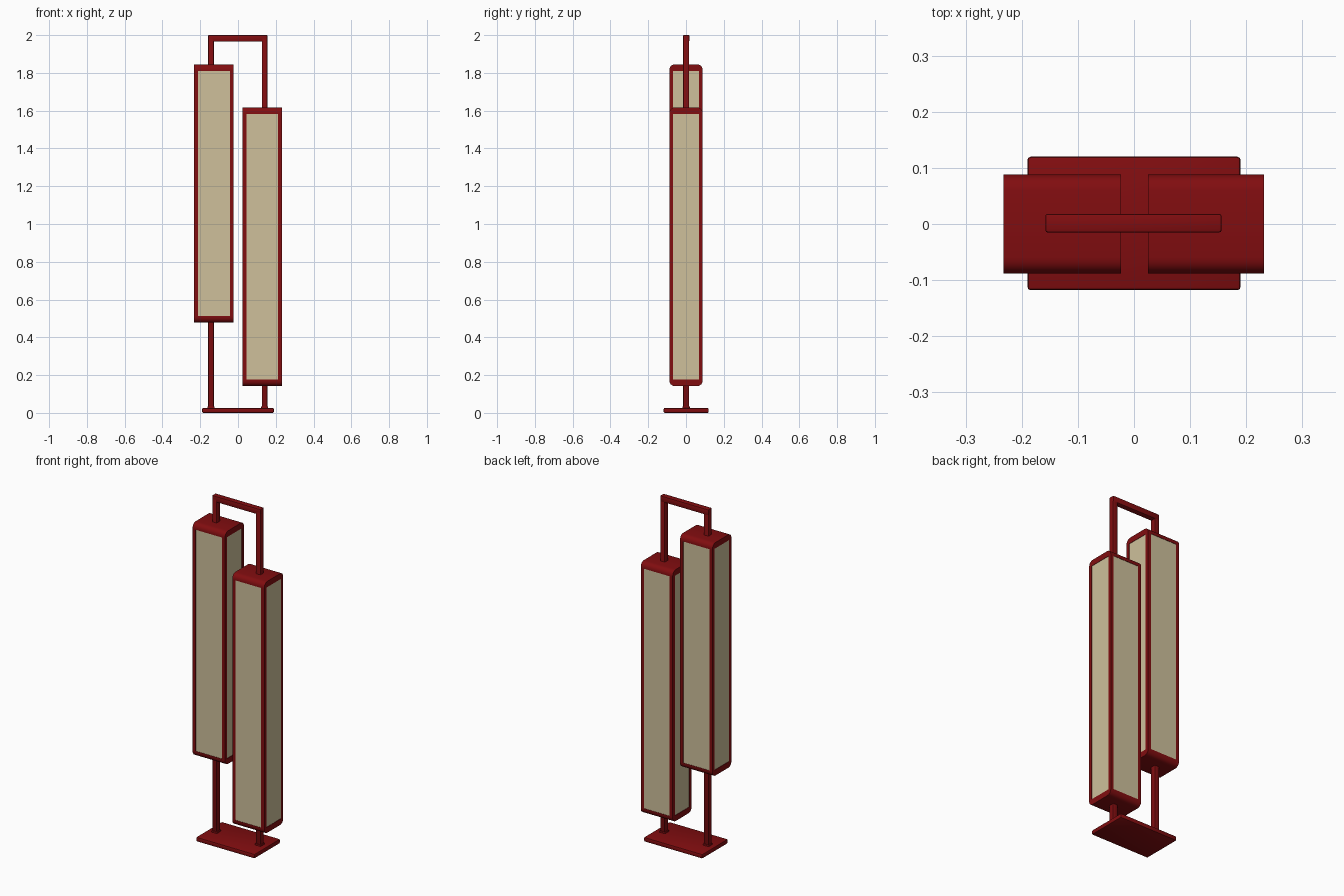
import bpy
import bmesh

cube = bpy.data.objects.get("Cube")
if cube:
    bpy.data.objects.remove(cube, do_unlink=True)


def make_material(name, color):
    m = bpy.data.materials.new(name)
    m.use_nodes = True
    m.diffuse_color = color
    m.node_tree.nodes["Principled BSDF"].inputs["Base Color"].default_value = color
    return m


red = make_material("dark red lacquer", (0.22, 0.004, 0.005, 1))
cream = make_material("cream shade", (0.62, 0.53, 0.33, 1))


def box(name, lo, hi, mat, bevel=0.0, segments=2, pick=None):
    """Box between two corners; bevels the edges whose ends all satisfy pick."""
    bm = bmesh.new()
    bmesh.ops.create_cube(bm, size=1)
    for v in bm.verts:
        for i in range(3):
            v.co[i] = lo[i] if v.co[i] < 0 else hi[i]
    if bevel:
        edges = [e for e in bm.edges if pick is None or pick(e)]
        bmesh.ops.bevel(bm, geom=edges, offset=bevel, segments=segments,
                        profile=0.5, affect='EDGES', clamp_overlap=True)
    mesh = bpy.data.meshes.new(name)
    bm.to_mesh(mesh)
    bm.free()
    mesh.materials.append(mat)
    obj = bpy.data.objects.new(name, mesh)
    bpy.context.collection.objects.link(obj)
    bpy.ops.object.select_all(action='DESELECT')
    obj.select_set(True)
    bpy.context.view_layer.objects.active = obj
    bpy.ops.object.shade_smooth_by_angle()
    return obj


def lengthwise_at(z):
    """Picks the two edges running along x at height z."""
    def pick(e):
        a, b = (v.co for v in e.verts)
        return abs(a.x - b.x) > 0.01 and all(abs(c.z - z) < 0.001 for c in (a, b))
    return pick


DEPTH = 0.088    # half depth of a lantern
RAIL = 0.02      # width of the corner bars
CAP = 0.034      # height of the end caps
RECESS = 0.002   # shade set back from the frame


def lantern(side, x0, x1, z0, z1):
    # end caps, rounded at front and back
    box(side + "_bottom_cap", (x0, -DEPTH, z0), (x1, DEPTH, z0 + CAP), red,
        0.028, 4, lengthwise_at(z0))
    box(side + "_top_cap", (x0, -DEPTH, z1 - CAP), (x1, DEPTH, z1), red,
        0.028, 4, lengthwise_at(z1))
    # corner bars
    for xn, x in (("right", x0), ("left", x1 - RAIL)):
        for yn, y in (("front", -DEPTH), ("back", DEPTH - RAIL)):
            box(f"{side}_{yn}_{xn}_bar", (x, y, z0 + CAP),
                (x + RAIL, y + RAIL, z1 - CAP), red)
    # shade
    box(side + "_shade", (x0 + RECESS, RECESS - DEPTH, z0 + CAP - 0.002),
        (x1 - RECESS, DEPTH - RECESS, z1 - CAP + 0.002), cream)


lantern("right_lantern", -0.233, -0.023, 0.478, 1.845)
lantern("left_lantern", 0.025, 0.232, 0.142, 1.617)

# base plate
box("base_plate", (-0.19, -0.118, 0), (0.19, 0.12, 0.026), red, 0.006)

# posts with small collars, joined by the top bar
for name, x in (("right", -0.143), ("left", 0.141)):
    box(name + "_post", (x - 0.015, -0.015, 0.02), (x + 0.015, 0.017, 1.985),
        red, 0.004)
    box(name + "_post_collar", (x - 0.019, -0.019, 0.02), (x + 0.019, 0.021, 0.034),
        red, 0.004)
box("top_bar", (-0.158, -0.015, 1.966), (0.156, 0.018, 2.0), red, 0.004)
